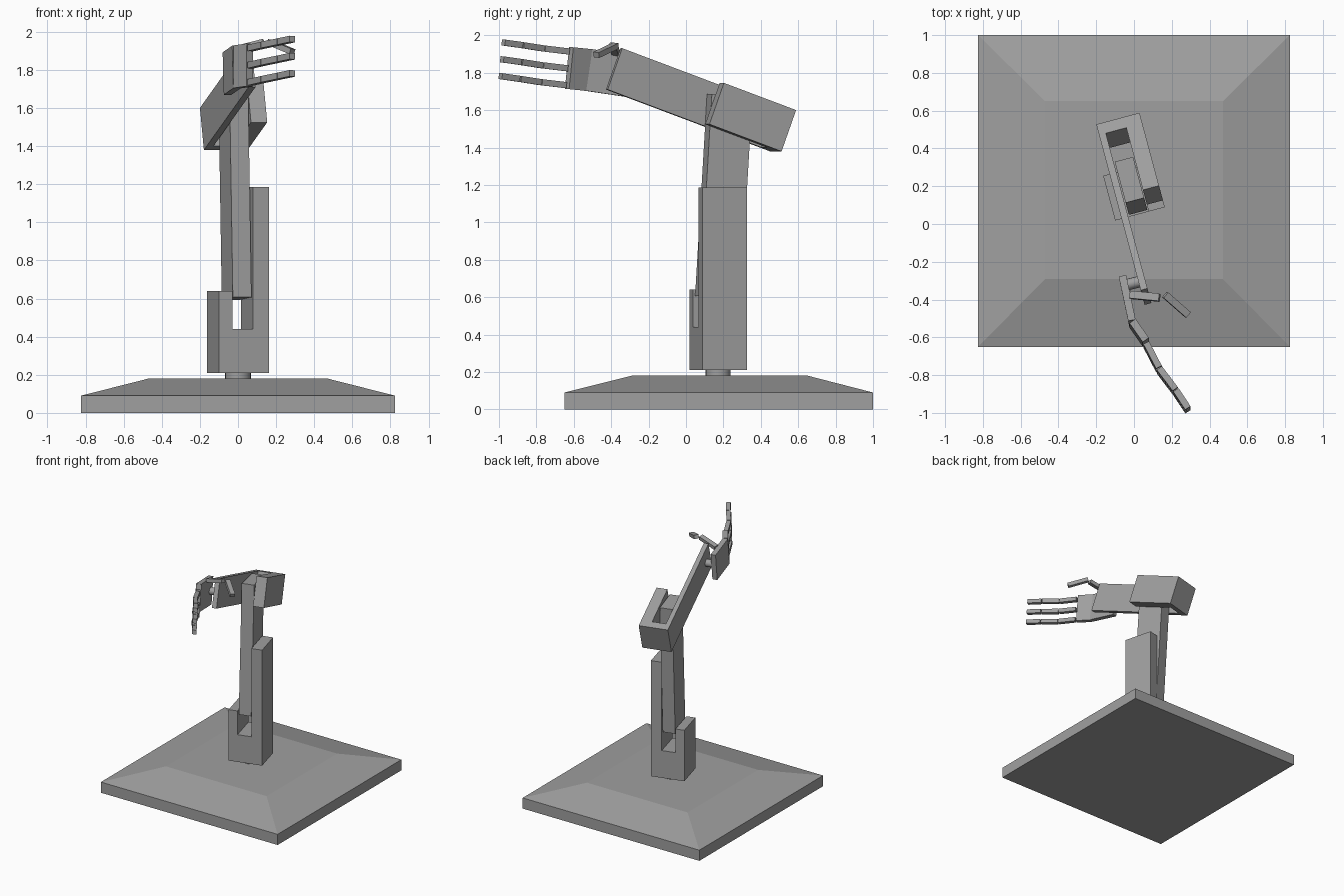
import bpy, bmesh, math
from mathutils import Vector, Matrix

if "Cube" in bpy.data.objects:
    bpy.data.objects.remove(bpy.data.objects["Cube"])

grey = bpy.data.materials.new("grey")
grey.diffuse_color = (0.35, 0.35, 0.35, 1)
grey.use_nodes = True
grey.node_tree.nodes["Principled BSDF"].inputs["Base Color"].default_value = grey.diffuse_color

# Shared frame of the turning column: u sideways, v backwards
YAW = Matrix.Translation((0, 0.172, 0)) @ Matrix.Rotation(math.radians(15), 4, 'Z')


def finish(name, bm, matrix=Matrix()):
    bm.transform(matrix)
    bmesh.ops.recalc_face_normals(bm, faces=bm.faces[:])
    me = bpy.data.meshes.new(name)
    bm.to_mesh(me)
    bm.free()
    me.materials.append(grey)
    ob = bpy.data.objects.new(name, me)
    bpy.context.collection.objects.link(ob)
    return ob


def prism(name, outline, lo, hi, matrix=Matrix()):
    """Extrude a flat outline from local z = lo to hi."""
    bm = bmesh.new()
    face = bm.faces.new([bm.verts.new((x, y, lo)) for x, y in outline])
    up = bmesh.ops.extrude_face_region(bm, geom=[face])["geom"]
    bmesh.ops.translate(bm, vec=(0, 0, hi - lo),
                        verts=[g for g in up if isinstance(g, bmesh.types.BMVert)])
    return finish(name, bm, matrix)


def bar(name, a, b, thick, height, up):
    """Box running from a to b, its height following the up vector."""
    a, b, up = Vector(a), Vector(b), Vector(up)
    along = (b - a).normalized()
    side = along.cross(up).normalized()
    up = side.cross(along)
    frame = Matrix((along, side, up)).transposed().to_4x4()
    frame.translation = (a + b) / 2
    bm = bmesh.new()
    bmesh.ops.create_cube(bm, size=1)
    bmesh.ops.scale(bm, vec=((b - a).length, thick, height), verts=bm.verts[:])
    return finish(name, bm, frame)


def rod(name, a, b, radius, sides=24):
    a, b = Vector(a), Vector(b)
    bm = bmesh.new()
    bmesh.ops.create_cone(bm, cap_ends=True, segments=sides, radius1=radius,
                          radius2=radius, depth=(b - a).length)
    turn = (b - a).to_track_quat('Z', 'Y').to_matrix().to_4x4()
    ob = finish(name, bm, Matrix.Translation((a + b) / 2) @ turn)
    bpy.context.view_layer.objects.active = ob
    ob.select_set(True)
    bpy.ops.object.shade_smooth_by_angle(angle=math.radians(35))
    ob.select_set(False)


# Base: square slab with sloped shoulders
S = 0.825
base = prism("base", [(-S, -S), (S, -S), (S, S), (-S, S)], 0, 0.09,
             Matrix.Translation((0, 0.175, 0)))
bm = bmesh.new()
bm.from_mesh(base.data)
bm.faces.ensure_lookup_table()
top = max(bm.faces, key=lambda f: f.calc_center_median().z)
new = bmesh.ops.extrude_face_region(bm, geom=[top])["geom"]
bmesh.ops.delete(bm, geom=[top], context='FACES_ONLY')
for v in (g for g in new if isinstance(g, bmesh.types.BMVert)):
    v.co = (v.co.x * 0.57, 0.18 + (v.co.y - 0.175) * 0.57, 0.18)
bm.to_mesh(base.data)
bm.free()

# Turntable neck
rod("neck", (0, 0.172, 0.17), (0, 0.172, 0.215), 0.067)

# Column: fork with a short and a tall prong (profile in u and z, swept in v)
U0, U1 = -0.064, 0.048
stand = Matrix.Rotation(math.radians(90), 4, 'X')
prism("column", [(-0.136, 0.21), (0.136, 0.21), (0.136, 1.185), (U1, 1.185),
                 (U1, 0.44), (U0, 0.44), (U0, 0.64), (-0.136, 0.64)],
      -0.1225, 0.1225, YAW @ stand)

# Lower arm: slim box leaning back inside the fork
lean = Matrix.Translation((0, 0, 0.6)) @ Matrix.Rotation(math.radians(-3.5), 4, 'X')
prism("lower_arm", [(-0.058, -0.1125), (0.043, -0.1125), (0.043, 0.1125), (-0.058, 0.1125)],
      0, 1.08, YAW @ lean)

# Upper arm: fork with one long prong, raised towards the front
raised = Matrix.Translation((0, 0.395, 1.60)) @ Matrix.Rotation(math.radians(-20), 4, 'X')
prism("upper_arm", [(-0.101, 0), (-0.101, -0.967), (U0, -0.967), (U0, -0.062),
                    (U1, -0.062), (U1, -0.425), (0.136, -0.425), (0.136, 0)],
      -0.235, 0, YAW @ raised)

# Hand: wrist pin, palm and angled knuckle plate
UP = Vector((0.03, -0.15, -1)) * -1
rod("wrist", (-0.05, -0.325, 1.79), (0.03, -0.305, 1.79), 0.03, 16)
bar("palm", (-0.058, -0.29, 1.78), (-0.008, -0.525, 1.815), 0.04, 0.225, UP)
bar("knuckles", (-0.008, -0.525, 1.815), (0.062, -0.625, 1.825), 0.04, 0.225, UP)

# Three fingers of three segments each, curling sideways
joints = [(0.065, -0.63, 0), (0.135, -0.765, 0.016), (0.222, -0.88, 0.034), (0.288, -0.98, 0.048)]
for row in range(3):
    offset = Vector((0, -0.008 * row, 1.914 - 0.09 * row))
    for k in range(3):
        a, b = Vector(joints[k]) + offset, Vector(joints[k + 1]) + offset
        bar(f"finger_{row + 1}_segment_{k + 1}", a, a.lerp(b, 0.96), 0.034, 0.033, UP)

# Thumb
bar("thumb_base", (-0.02, -0.375, 1.905), (0.135, -0.39, 1.945), 0.04, 0.03, UP)
bar("thumb_tip", (0.165, -0.375, 1.945), (0.285, -0.48, 1.895), 0.038, 0.03, UP)
